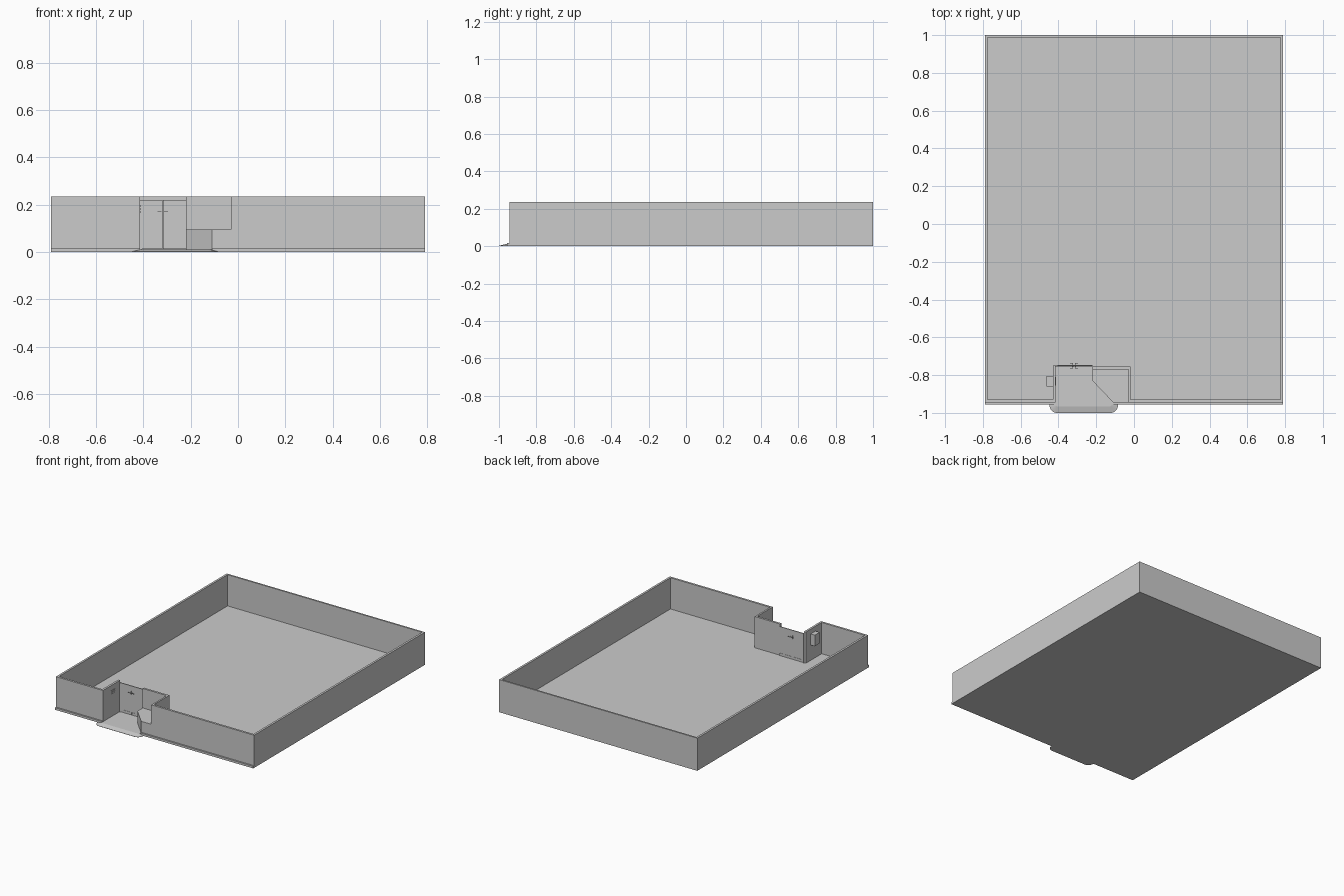
import bpy, bmesh
from math import sin, cos, pi

if "Cube" in bpy.data.objects:
    bpy.data.objects.remove(bpy.data.objects["Cube"])


def make_object(name, bm):
    bmesh.ops.recalc_face_normals(bm, faces=bm.faces)
    me = bpy.data.meshes.new(name)
    bm.to_mesh(me)
    bm.free()
    ob = bpy.data.objects.new(name, me)
    bpy.context.collection.objects.link(ob)
    return ob


def prism(name, outline, z0, z1):
    """Extrude a plan outline from z0 to z1."""
    bm = bmesh.new()
    face = bm.faces.new([bm.verts.new((x, y, z0)) for x, y in outline])
    ext = bmesh.ops.extrude_face_region(bm, geom=[face])["geom"]
    verts = [v for v in ext if isinstance(v, bmesh.types.BMVert)]
    bmesh.ops.translate(bm, verts=verts, vec=(0, 0, z1 - z0))
    return make_object(name, bm)


def box(name, x0, x1, y0, y1, z0, z1):
    return prism(name, [(x0, y0), (x1, y0), (x1, y1), (x0, y1)], z0, z1)


# Floor slab
box("floor_slab", -0.79, 0.79, -0.955, 1.0, 0.0, 0.01)

# Outer walls, running in to both sides of the entrance recess
prism("walls", [
    (-0.415, -0.75), (-0.415, -0.945), (-0.79, -0.945), (-0.79, 1.0),
    (0.79, 1.0), (0.79, -0.945), (-0.03, -0.945), (-0.03, -0.77),
    (-0.22, -0.77), (-0.22, -0.755), (-0.018, -0.755), (-0.018, -0.93),
    (0.775, -0.93), (0.775, 0.988), (-0.775, 0.988), (-0.775, -0.93),
    (-0.43, -0.93), (-0.43, -0.75)], 0.003, 0.235)

# Plinth ledge along the front, broken at the entrance
box("plinth_left", -0.79, -0.415, -0.956, -0.945, 0.003, 0.016)
box("plinth_right", -0.11, 0.79, -0.956, -0.945, 0.003, 0.016)

# Low planter with slanted corner beside the door
prism("planter", [(-0.22, -0.757), (-0.22, -0.83), (-0.11, -0.945),
                  (-0.03, -0.945), (-0.03, -0.757)], 0.008, 0.095)

# Double doors with kick plates
for side, x0, x1 in (("left", -0.415, -0.3185), ("right", -0.3165, -0.22)):
    box("door_" + side, x0, x1, -0.754, -0.748, 0.012, 0.22)
    box("kick_plate_" + side, x0, x1, -0.7555, -0.7465, 0.012, 0.03)
box("door_jamb", -0.415, -0.405, -0.756, -0.746, 0.01, 0.22)

# Lever handles on both faces of each door
for face, y, d in (("outer", -0.754, -1), ("inner", -0.748, 1)):
    for side, s in (("left", -1), ("right", 1)):
        cx = -0.3175 + s * 0.007
        tag = f"_{face}_{side}"
        box("handle_plate" + tag, cx - 0.003, cx + 0.003,
            min(y, y + d * 0.002), max(y, y + d * 0.002), 0.16, 0.183)
        ys = sorted((y, y + d * 0.012))
        box("handle_stem" + tag, cx - 0.0015, cx + 0.0015, *ys, 0.171, 0.174)
        ys = sorted((y + d * 0.009, y + d * 0.012))
        xs = sorted((cx, cx + s * 0.015))
        box("handle_lever" + tag, *xs, *ys, 0.171, 0.174)

# Post box set through the left recess wall, with slot plates outside
box("post_box", -0.463, -0.43, -0.86, -0.805, 0.12, 0.2)
for i in range(3):
    z = 0.166 + i * 0.012
    box(f"post_slot_{i}", -0.416, -0.4125, -0.855, -0.81, z, z + 0.008)

# Entrance ramp: rounded front corners, sloping edges
def ramp_ring(x0, x1, y0, y1, r, n=10):
    pts = [(x0, y1)]
    for cx, start in ((x0 + r, pi), (x1 - r, 1.5 * pi)):
        for i in range(n + 1):
            a = start + i / n * pi / 2
            pts.append((cx + r * cos(a), y0 + r + r * sin(a)))
    return pts + [(x1, y1)]


bm = bmesh.new()
rings = [(ramp_ring(-0.447, -0.085, -1.0, -0.955, 0.04), 0.0),
         (ramp_ring(-0.447, -0.085, -1.0, -0.955, 0.04), 0.002),
         (ramp_ring(-0.412, -0.12, -0.965, -0.955, 0.006), 0.011)]
loops = [[bm.verts.new((x, y, z)) for x, y in pts] for pts, z in rings]
for a, b in zip(loops, loops[1:]):
    for i in range(len(a)):
        j = (i + 1) % len(a)
        bm.faces.new((a[i], a[j], b[j], b[i]))
bm.faces.new(loops[0])
bm.faces.new(loops[-1])
make_object("entrance_ramp", bm)
